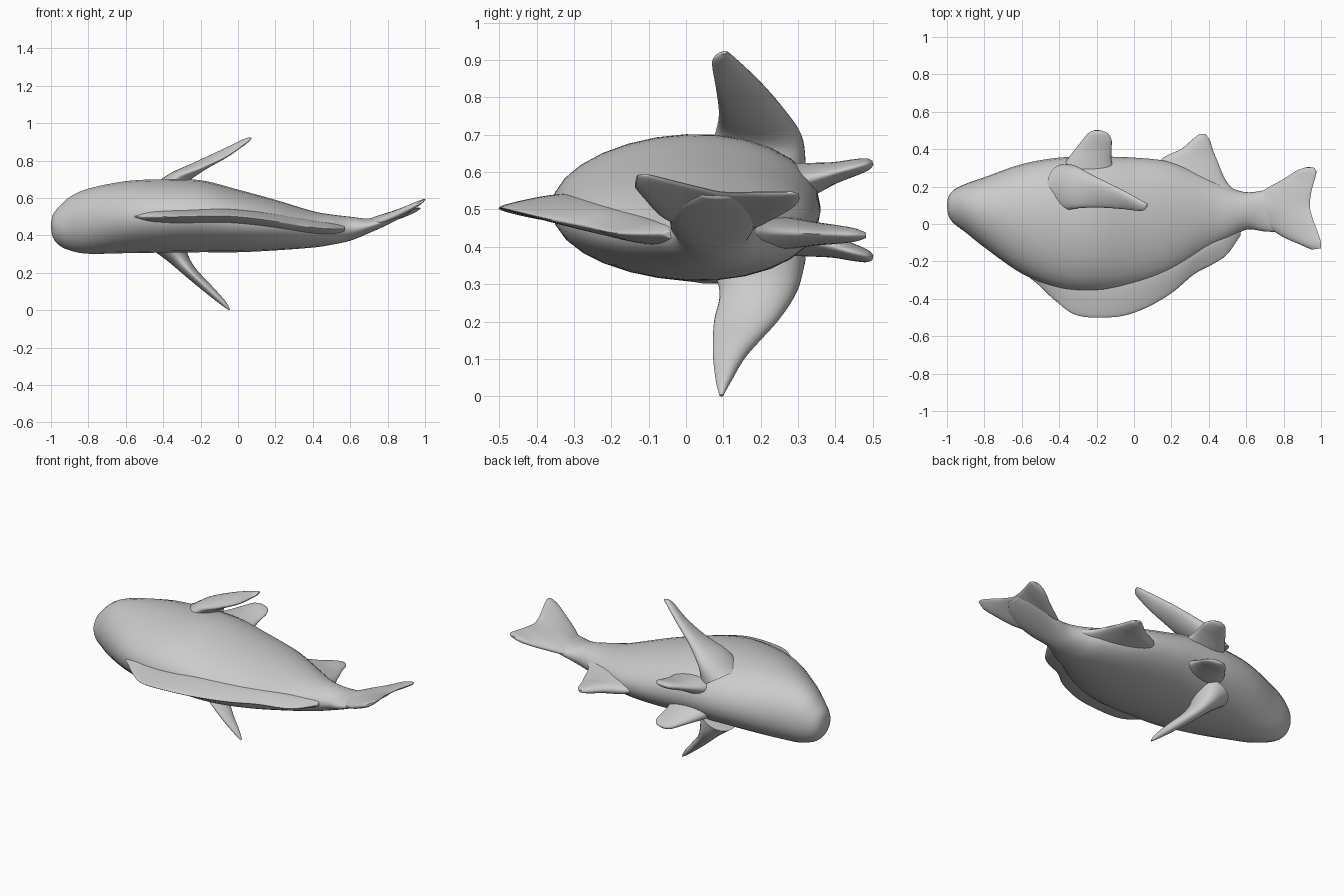
import bpy, math
from mathutils import Vector

SEG = 28  # points round each cross-section

grey = bpy.data.materials.new("fish_grey")
grey.diffuse_color = (0.6, 0.6, 0.6, 1)


def resample(rows, steps=6):
    """Smooth curve through rows of numbers."""
    out = []
    for i in range(len(rows) - 1):
        p = [rows[max(i - 1, 0)], rows[i], rows[i + 1], rows[min(i + 2, len(rows) - 1)]]
        for s in range(steps):
            t = s / steps
            out.append([b + 0.5 * t * (c - a + t * (2 * a - 5 * b + 4 * c - d + t * (3 * (b - c) + d - a)))
                        for a, b, c, d in zip(*p)])
    return out + [list(rows[-1])]


def skin(name, rings):
    """Bridge rings of points into one closed smooth surface."""
    n = len(rings)
    verts = [v for r in rings for v in r]
    faces = [(i * SEG + j, i * SEG + (j + 1) % SEG, (i + 1) * SEG + (j + 1) % SEG, (i + 1) * SEG + j)
             for i in range(n - 1) for j in range(SEG)]
    faces += [tuple(reversed(range(SEG))), tuple(range((n - 1) * SEG, n * SEG))]
    me = bpy.data.meshes.new(name)
    me.from_pydata(verts, [], faces)
    me.materials.append(grey)
    ob = bpy.data.objects.new(name, me)
    bpy.context.collection.objects.link(ob)
    bpy.context.view_layer.objects.active = ob
    ob.select_set(True)
    bpy.ops.object.mode_set(mode='EDIT')
    bpy.ops.mesh.select_all(action='SELECT')
    bpy.ops.mesh.normals_make_consistent(inside=False)
    bpy.ops.object.mode_set(mode='OBJECT')
    bpy.ops.object.shade_smooth_by_angle(angle=math.radians(60))
    ob.select_set(False)


ANGLES = [2 * math.pi * j / SEG for j in range(SEG)]


def body(name, rows):
    """Rows: x, back y, belly y, low z, high z."""
    rings = []
    for x, y0, y1, z0, z1 in resample(rows):
        ym, h, zm, w = (y0 + y1) / 2, (y1 - y0) / 2, (z0 + z1) / 2, (z1 - z0) / 2
        rings.append([(x, ym + h * math.cos(t), zm + w * math.sin(t) * (1 + 0.08 * math.cos(t)))
                      for t in ANGLES])
    skin(name, rings)


def fin(name, rows, taper=0.2):
    """Rows: first edge xyz, second edge xyz, half thickness."""
    rows = resample(rows)
    mids = [(Vector(r[:3]) + Vector(r[3:6])) / 2 for r in rows]
    rings = []
    for i, r in enumerate(rows):
        half = (Vector(r[:3]) - Vector(r[3:6])) / 2
        span = mids[min(i + 1, len(mids) - 1)] - mids[max(i - 1, 0)]
        thick = half.cross(span).normalized() * max(r[6], 0.002)
        rings.append([mids[i] + half * math.cos(t) + thick * math.sin(t) * (1 + taper * math.cos(t))
                      for t in ANGLES])
    skin(name, rings)


# Body, nose to tail root
body("body", [
    (-1.0, .09, .11, .44, .46), (-.99, .04, .15, .39, .51), (-.96, .0, .185, .35, .55),
    (-.9, -.045, .215, .32, .605), (-.8, -.125, .25, .302, .65), (-.6, -.265, .32, .305, .69),
    (-.4, -.345, .355, .308, .70), (-.2, -.36, .36, .31, .695), (0, -.34, .355, .31, .645),
    (.2, -.27, .33, .32, .59), (.4, -.14, .25, .335, .53), (.5, -.085, .2, .35, .512),
    (.6, -.03, .17, .372, .50), (.7, -.04, .18, .412, .49), (.8, -.04, .19, .457, .507),
    (.88, -.01, .17, .498, .53), (.93, .04, .13, .53, .548)])

# Tail fin, lobe to lobe
fin("tail_fin", [
    (.95, -.137, .56, 1.0, -.13, .592, .006), (.9, -.115, .535, 1.0, -.1, .592, .014),
    (.78, -.06, .48, .985, -.05, .58, .019), (.68, .02, .45, .955, .03, .56, .021),
    (.62, .09, .44, .94, .1, .545, .022), (.68, .17, .45, .95, .18, .545, .021),
    (.79, .235, .48, .965, .235, .545, .018), (.87, .285, .51, .975, .28, .545, .014),
    (.92, .303, .53, .96, .302, .54, .006)])

# Long dorsal fin: x, root y, edge y, height, half thickness
dorsal = [(-.56, -.24, -.285, .50, .01), (-.5, -.22, -.335, .50, .03), (-.42, -.22, -.41, .50, .033),
          (-.3, -.22, -.49, .50, .033), (-.1, -.22, -.497, .505, .034), (.05, -.2, -.455, .495, .034),
          (.2, -.15, -.37, .475, .034), (.32, -.1, -.27, .455, .033), (.43, -.04, -.21, .44, .03),
          (.5, 0, -.16, .435, .027), (.57, .03, -.06, .435, .02)]
fin("dorsal_fin", [(x, r, z, x, e, z, t) for x, r, e, z, t in dorsal], taper=0.55)

# Pectoral fins, one on each flank
fin("upper_pectoral_fin", [
    (-.36, .32, .61, -.40, .05, .62, .10), (-.31, .31, .69, -.33, .08, .71, .05),
    (-.21, .255, .775, -.2, .088, .76, .03), (-.08, .19, .85, -.06, .08, .825, .02),
    (.04, .125, .91, .04, .07, .895, .013), (.07, .11, .922, .07, .092, .917, .004)])
fin("lower_pectoral_fin", [
    (-.36, .32, .37, -.38, .06, .37, .10), (-.32, .30, .29, -.32, .09, .28, .055),
    (-.26, .25, .21, -.25, .075, .2, .034), (-.16, .165, .115, -.16, .072, .115, .025),
    (-.08, .12, .04, -.08, .08, .04, .015), (-.045, .10, .002, -.045, .09, .002, .004)])

# Pelvic fins: y, front x, rear x, half thickness, with height from two end heights
pelvic = [(.27, -.40, -.10, .06), (.34, -.36, -.12, .042), (.40, -.315, -.12, .028),
          (.45, -.275, -.12, .022), (.485, -.245, -.14, .016), (.5, -.215, -.175, .006)]
for name, z0, z1 in (("upper_pelvic_fin", .565, .625), ("lower_pelvic_fin", .435, .37)):
    fin(name, [(a, y, z0 + (z1 - z0) * (y - .27) / .23, b, y, z0 + (z1 - z0) * (y - .27) / .23, t)
               for y, a, b, t in pelvic])

# Anal fin: y, front x, rear x, half thickness
anal = [(.13, .08, .60, .055), (.22, .10, .50, .05), (.34, .14, .445, .032), (.40, .25, .42, .025),
        (.45, .31, .405, .018), (.482, .35, .38, .007)]
fin("anal_fin", [(a, y, .445 - .03 * y, b, y, .445 - .03 * y, t) for y, a, b, t in anal])
